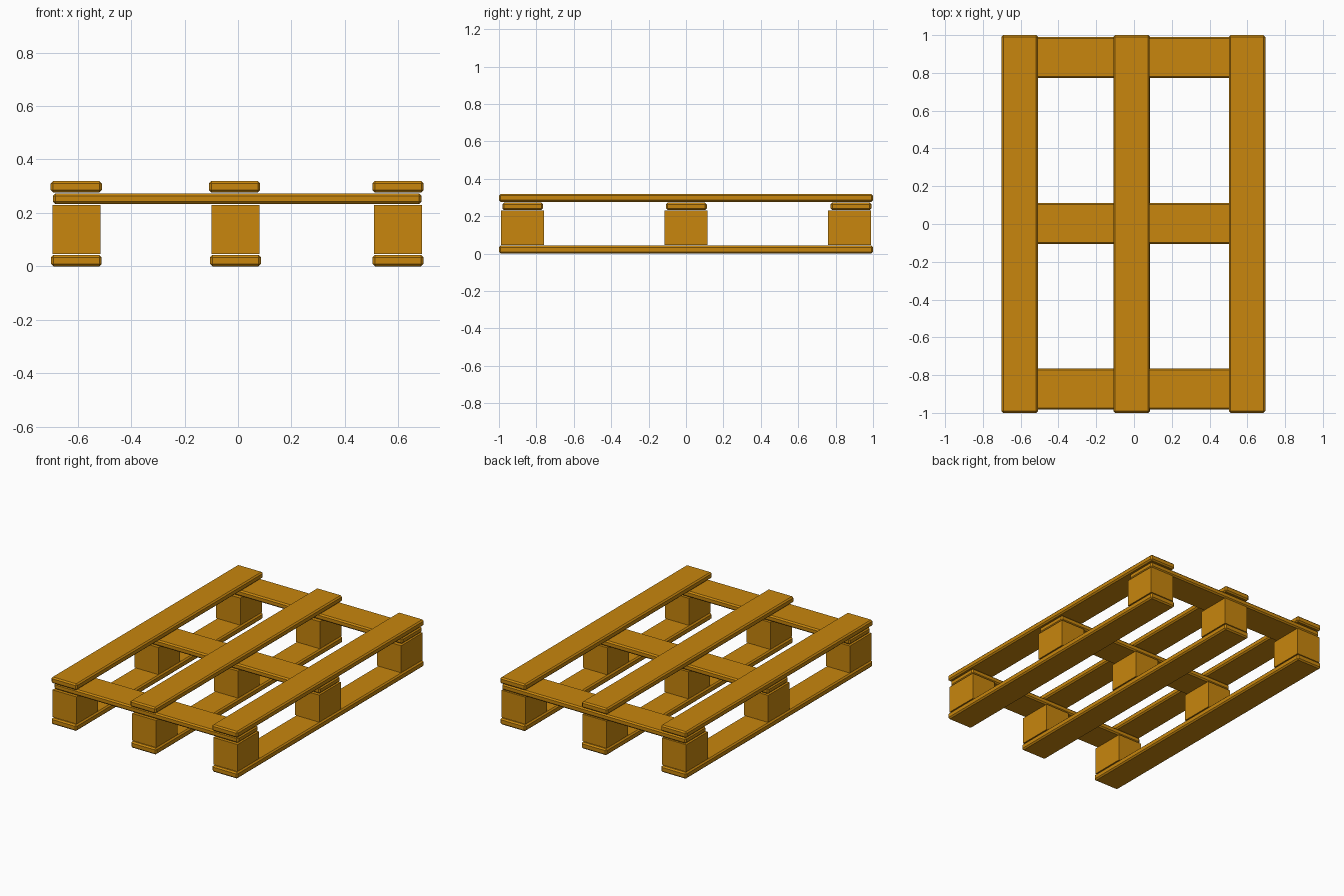
import bpy

if "Cube" in bpy.data.objects:
    bpy.data.objects.remove(bpy.data.objects["Cube"])

wood = bpy.data.materials.new("warm_wood")
wood.diffuse_color = (0.58, 0.24, 0.004, 1)
wood.use_nodes = True
wood.node_tree.nodes["Principled BSDF"].inputs["Base Color"].default_value = wood.diffuse_color


def box(name, xr, yr, zr, bevel=0.0):
    """Box spanning three ranges, with optional chamfered edges."""
    spans = (xr, yr, zr)
    bpy.ops.mesh.primitive_cube_add(size=1, location=[(a + b) / 2 for a, b in spans])
    ob = bpy.context.object
    ob.name = name
    ob.scale = [b - a for a, b in spans]
    bpy.ops.object.transform_apply(location=False, rotation=False, scale=True)
    ob.data.materials.append(wood)
    if bevel:
        mod = ob.modifiers.new("chamfer", 'BEVEL')
        mod.width = bevel
        mod.segments = 1
    return ob


columns = {"left": -0.605, "middle": -0.009, "right": 0.599}
rows = {"front": -0.875, "centre": 0.0, "back": 0.875}

for side, x in columns.items():
    # Long runners on the ground and long deck boards on top
    dx = -0.004 if side == "middle" else 0.0
    box(f"bottom_runner_{side}", (x - 0.095, x + 0.095), (-1, 1), (0, 0.043), 0.009)
    box(f"deck_board_{side}", (x - 0.096 + dx, x + 0.096 + dx), (-1, 1), (0.277, 0.319), 0.009)
    # Spacer blocks, sharp edged
    for row, y in rows.items():
        box(f"block_{row}_{side}", (x - 0.09, x + 0.09), (y - 0.115, y + 0.115), (0.047, 0.23))

# Cross boards between blocks and deck
for row, y in (("front", -0.873), ("centre", 0.002), ("back", 0.882)):
    box(f"cross_board_{row}", (-0.692, 0.687), (y - 0.109, y + 0.109), (0.233, 0.273), 0.009)
